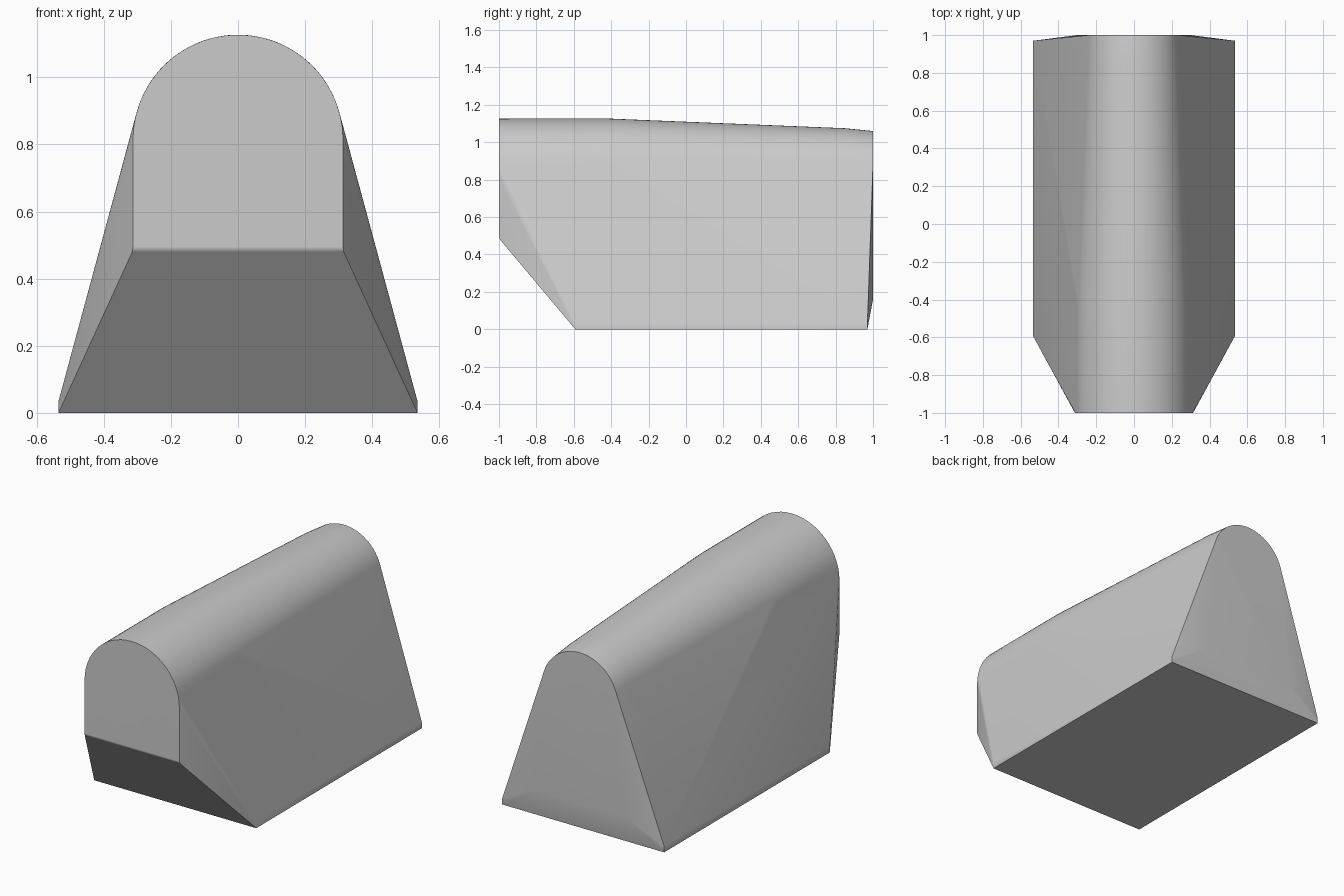
import bpy
import bmesh
from math import sin, cos, pi, radians

cube = bpy.data.objects.get("Cube")
if cube:
    bpy.data.objects.remove(cube, do_unlink=True)

# Single plain grey finish
grey = bpy.data.materials.new("plain grey")
grey.use_nodes = True
colour = (0.6, 0.6, 0.6, 1)
grey.diffuse_color = colour
grey.node_tree.nodes["Principled BSDF"].inputs["Base Color"].default_value = colour


def arch(y, radius, top, start, steps=28):
    """Points of a round arch across x, from the start angle to its mirror."""
    span = pi - 2 * start
    angles = [start + span * i / steps for i in range(steps + 1)]
    return [(radius * cos(a), y, top - radius + radius * sin(a)) for a in angles]


# Rounded ridge: level at the front, tapering to the back
points = arch(-1, 0.313, 1.127, 0)
points += arch(-0.42, 0.313, 1.127, radians(15))
points += arch(0.85, 0.257, 1.075, radians(18))
points += arch(1, 0.25, 1.06, radians(18))

# Corners mirrored left and right: chin, base lip and back panel
corners = [
    (0.313, -1, 0.495), (0.315, -0.995, 0.48),
    (0.535, -0.592, 0), (0.535, -0.592, 0.035),
    (0.535, 0.97, 0), (0.535, 0.97, 0.035),
    (0.3, 1, 0.16),
]
for x, y, z in corners:
    points += [(x, y, z), (-x, y, z)]

# Skin the sections into one closed convex body
bm = bmesh.new()
for p in points:
    bm.verts.new(p)
bmesh.ops.convex_hull(bm, input=bm.verts[:], use_existing_faces=False)
bmesh.ops.delete(bm, geom=[v for v in bm.verts if not v.link_faces], context="VERTS")
bmesh.ops.dissolve_limit(bm, angle_limit=radians(0.2), verts=bm.verts[:], edges=bm.edges[:])
bmesh.ops.recalc_face_normals(bm, faces=bm.faces[:])

mesh = bpy.data.meshes.new("arched_body")
bm.to_mesh(mesh)
bm.free()
mesh.materials.append(grey)
body = bpy.data.objects.new("arched_body", mesh)
bpy.context.collection.objects.link(body)

# Soft ridge and shallow creases, crisp main edges
bpy.ops.object.select_all(action="DESELECT")
body.select_set(True)
bpy.context.view_layer.objects.active = body
bpy.ops.object.shade_smooth_by_angle(angle=radians(30))
weighted = body.modifiers.new("even_shading", "WEIGHTED_NORMAL")
weighted.keep_sharp = True
